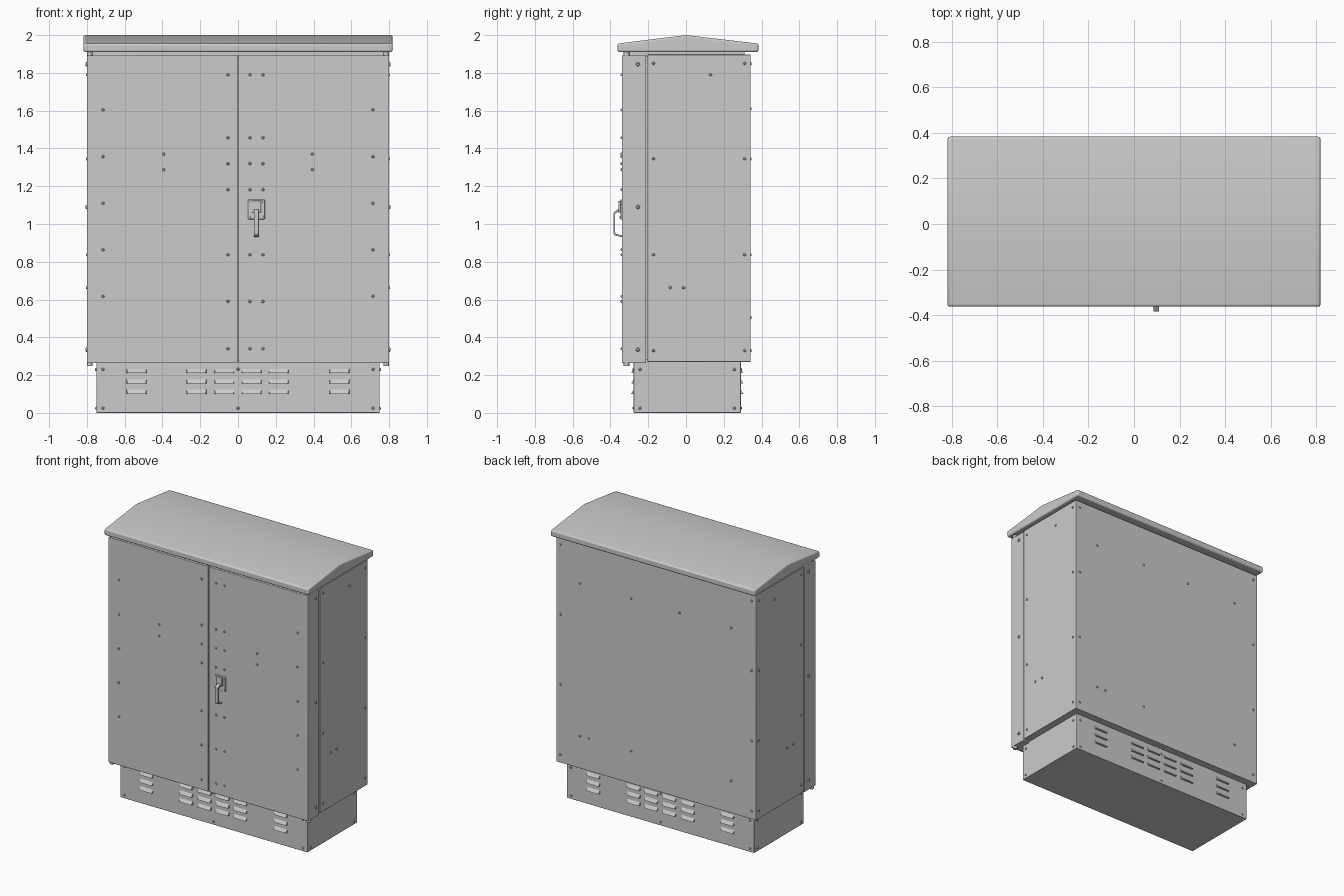
import bpy, bmesh
from mathutils import Matrix, Vector

if "Cube" in bpy.data.objects:
    bpy.data.objects.remove(bpy.data.objects["Cube"])


def finish(name, bm, bevel=0.0, smooth=False):
    bmesh.ops.recalc_face_normals(bm, faces=bm.faces)
    me = bpy.data.meshes.new(name)
    bm.to_mesh(me)
    bm.free()
    ob = bpy.data.objects.new(name, me)
    bpy.context.collection.objects.link(ob)
    if bevel:
        m = ob.modifiers.new("edge_round", 'BEVEL')
        m.width, m.segments, m.limit_method = bevel, 3, 'ANGLE'
        m.angle_limit = 0.6
    if bevel or smooth:
        bpy.ops.object.select_all(action='DESELECT')
        ob.select_set(True)
        bpy.context.view_layer.objects.active = ob
        bpy.ops.object.shade_smooth_by_angle()
    return ob


def box(name, x, y, z, bevel=0.0):
    bm = bmesh.new()
    size = Matrix.Diagonal((x[1] - x[0], y[1] - y[0], z[1] - z[0], 1))
    mid = Matrix.Translation((sum(x) / 2, sum(y) / 2, sum(z) / 2))
    bmesh.ops.create_cube(bm, size=1, matrix=mid @ size)
    return finish(name, bm, bevel)


def prism(name, yz, x0, x1, bevel=0.0):
    """Side profile extruded along x."""
    bm = bmesh.new()
    face = bm.faces.new([bm.verts.new((x0, y, z)) for y, z in yz])
    ext = bmesh.ops.extrude_face_region(bm, geom=[face])
    verts = [v for v in ext['geom'] if isinstance(v, bmesh.types.BMVert)]
    bmesh.ops.translate(bm, vec=(x1 - x0, 0, 0), verts=verts)
    return finish(name, bm, bevel)


def rivets(name, points, axis, r=0.008, h=0.006):
    """Low domed heads standing on a surface along axis."""
    bm = bmesh.new()
    rot = Vector(axis).to_track_quat('Z', 'Y').to_matrix().to_4x4()
    for p in points:
        at = Matrix.Translation(p) @ rot
        for r1, r2, z0, z1 in ((r, r * .9, -.002, h * .6), (r * .9, r * .5, h * .6, h)):
            bmesh.ops.create_cone(bm, cap_ends=True, segments=12, radius1=r1, radius2=r2,
                                  depth=z1 - z0,
                                  matrix=at @ Matrix.Translation((0, 0, (z0 + z1) / 2)))
    finish(name, bm, smooth=True)


def louvers(name, wall, out):
    """Hooded vent slots on the plinth, open side down."""
    bm = bmesh.new()
    for cx in (-.537, -.22, -.072, .072, .215, .537):
        for cz in (.22, .165, .11):
            w, t, b, tip = .052, cz + .013, cz - .01, wall + out * .014
            v = [bm.verts.new(c) for c in (
                (cx - w, wall, t), (cx + w, wall, t),
                (cx - w * .92, tip, b), (cx + w * .92, tip, b),
                (cx - w, wall, b), (cx + w, wall, b))]
            for f in ((0, 1, 3, 2), (0, 2, 4), (1, 5, 3), (2, 3, 5, 4), (0, 4, 5, 1)):
                bm.faces.new([v[i] for i in f])
    finish(name, bm)


FRONT, BACK = -.34, .342
EDGE_Z = (1.85, 1.345, .837, .33)

# Plinth with vents
box("plinth", (-.75, .75), (-.277, .29), (0, .28), .003)
louvers("front_vents", -.277, -1)
louvers("back_vents", .29, 1)

# Cabinet shell, recessed door seam and roof neck
box("cabinet_body", (-.8, .8), (-.205, BACK), (.27, 1.897), .003)
box("door_seal", (-.788, .788), (-.225, -.2), (.28, 1.89))
box("roof_neck", (-.77, .77), (-.325, .31), (1.88, 1.915))

# Pair of doors
box("left_door", (-.8, -.002), (FRONT, -.211), (.263, 1.893), .004)
box("right_door", (.002, .8), (FRONT, -.211), (.263, 1.893), .004)

# Pitched roof
prism("roof", [(-.363, 1.91), (-.363, 1.955), (.0, 2.0), (.383, 1.955), (.383, 1.91)],
      -.818, .818, .01)

# Hinge pivots above and below the outer door corners
for s, side in ((-1, "left"), (1, "right")):
    for z, level in ((.257, "lower"), (1.9, "upper")):
        bm = bmesh.new()
        bmesh.ops.create_cone(bm, cap_ends=True, segments=16, radius1=.015, radius2=.015,
                              depth=.02, matrix=Matrix.Translation((s * .785, -.315, z)))
        finish(f"{side}_{level}_hinge_pivot", bm, smooth=True)

# Door rivets
pts = [(s * .715, z) for s in (-1, 1) for z in (1.605, 1.357, 1.11, .864, .617)]
pts += [(s * .393, z) for s in (-1, 1) for z in (1.37, 1.288)]
pts += [(x, z) for x in (-.053, .063, .132) for z in (1.79, 1.457, 1.32, 1.182, .837, .59, .34)]
rivets("door_rivets", [(x, FRONT, z) for x, z in pts], (0, -1, 0))

# Back panel rivets
pts = [(s * .765, z) for s in (-1, 1) for z in EDGE_Z]
pts += [(x, 1.61) for x in (.61, .2, -.19, -.6)]
pts += [(x, .505) for x in (.61, .54, .2, -.6)]
rivets("back_rivets", [(x, BACK, z) for x, z in pts], (0, 1, 0))

# Side rivets on body, door returns and plinth
for s, side in ((-1, "left"), (1, "right")):
    pts = [(y, z) for y in (-.172, .31) for z in EDGE_Z]
    pts += [(.13, 1.79), (-.083, .663), (-.013, .663)]
    rivets(side + "_side_rivets", [(s * .8, y, z) for y, z in pts], (s, 0, 0))
    rivets(side + "_door_hinge_bolts", [(s * .8, -.255, z) for z in (1.845, 1.09, .335)],
           (s, 0, 0), .011, .008)
    rivets(side + "_plinth_rivets", [(s * .75, y, z) for y in (-.243, .256) for z in (.23, .025)],
           (s, 0, 0))
for wall, d, side in ((-.277, -1, "front"), (.29, 1, "back")):
    rivets(side + "_plinth_rivets", [(x, wall, z) for x in (-.715, 0, .715) for z in (.23, .025)],
           (0, d, 0))

# Door handle: plate, lock housing, swing lever
box("handle_plate", (.053, .142), (-.347, -.335), (1.025, 1.13), .004)
box("handle_housing", (.073, .122), (-.358, -.34), (1.06, 1.122), .005)
prism("handle_lever", [(-.345, 1.077), (-.362, 1.077), (-.385, 1.06), (-.385, .95), (-.378, .94),
                       (-.34, .93), (-.34, .94), (-.37, .948), (-.375, .955), (-.375, 1.053),
                       (-.358, 1.065), (-.345, 1.065)], .085, .11, .002)
rivets("handle_screws", [(x, -.347, z) for x in (.063, .132) for z in (1.036, 1.119)],
       (0, -1, 0), .006, .004)
